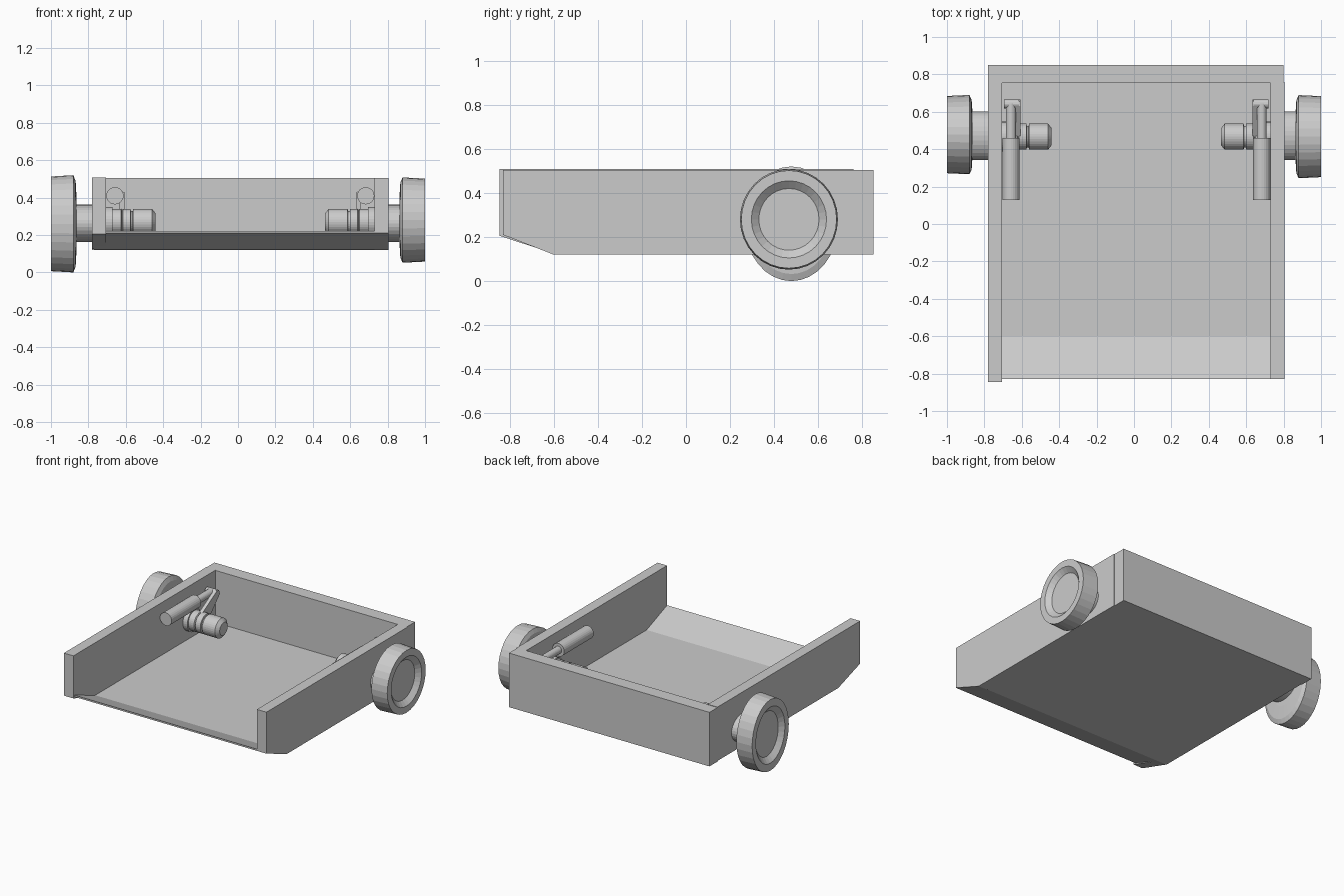
import bpy, bmesh
from math import sin, cos, pi

if "Cube" in bpy.data.objects:
    bpy.data.objects.remove(bpy.data.objects["Cube"])


def finish(name, bm):
    bmesh.ops.recalc_face_normals(bm, faces=bm.faces)
    mesh = bpy.data.meshes.new(name)
    bm.to_mesh(mesh)
    bm.free()
    obj = bpy.data.objects.new(name, mesh)
    bpy.context.collection.objects.link(obj)
    return obj


def prism(name, pts, x0, x1):
    """Extrude a (y, z) outline along x."""
    bm = bmesh.new()
    a = [bm.verts.new((x0, y, z)) for y, z in pts]
    b = [bm.verts.new((x1, y, z)) for y, z in pts]
    bm.faces.new(a)
    bm.faces.new(b)
    for i in range(len(pts)):
        j = (i + 1) % len(pts)
        bm.faces.new((a[i], a[j], b[j], b[i]))
    return finish(name, bm)


def lathe(name, profile, c, axis='x', scale=(1, 1), n=32):
    """Revolve (position, radius) pairs; c is the centre across the axis."""
    bm = bmesh.new()
    rings = []
    for t, r in profile:
        ring = []
        for k in range(n):
            u = c[0] + r * scale[0] * cos(2 * pi * k / n)
            v = c[1] + r * scale[1] * sin(2 * pi * k / n)
            ring.append(bm.verts.new((t, u, v) if axis == 'x' else (u, t, v)))
        rings.append(ring)
    for a, b in zip(rings, rings[1:]):
        for k in range(n):
            j = (k + 1) % n
            bm.faces.new((a[k], a[j], b[j], b[k]))
    bm.faces.new(rings[0])
    bm.faces.new(rings[-1])
    return finish(name, bm)


# Scoop tray: bent floor sheet, side walls and back wall
prism("floor", [(-0.83, 0.21), (-0.6, 0.122), (0.76, 0.122),
                (0.76, 0.134), (-0.6, 0.134), (-0.83, 0.222)], -0.77, 0.79)
prism("left_wall", [(-0.845, 0.205), (-0.6, 0.125), (0.76, 0.125),
                    (0.76, 0.508), (-0.845, 0.508)], -0.78, -0.705)
prism("right_wall", [(-0.83, 0.21), (-0.6, 0.12), (0.76, 0.12),
                     (0.76, 0.505), (-0.83, 0.505)], 0.73, 0.805)
prism("back_wall", [(0.755, 0.12), (0.85, 0.12), (0.85, 0.505), (0.755, 0.505)],
      -0.78, 0.80)

# Wheel, axle hub, motor and lifting piston on each side
wheel_profile = [(0.863, 0.12), (0.868, 0.20), (0.88, 0.228), (1.0, 0.222),
                 (1.0, 0.175), (0.97, 0.14)]
motor_profile = [(0, 0.08), (0.035, 0.08), (0.035, 0.07), (0.08, 0.07),
                 (0.085, 0.06), (0.09, 0.07), (0.13, 0.07), (0.132, 0.058),
                 (0.142, 0.058), (0.144, 0.07), (0.245, 0.07), (0.265, 0.045)]
sides = [("left", -1, 0.705, (0.478, 0.26), (0.93, 1.14)),
         ("right", 1, 0.73, (0.467, 0.28), (0.975, 1.0))]
for side, s, wall, centre, stretch in sides:
    lathe(side + "_wheel", [(s * t, r) for t, r in wheel_profile], centre, 'x', stretch)
    lathe(side + "_hub", [(s * (wall + 0.06), 0.1), (s * 0.87, 0.1)],
          (0.472, 0.262), 'x', (1.3, 1.0))
    lathe(side + "_motor", [(s * (wall - d), r) for d, r in motor_profile],
          (0.467, 0.27))
    px = s * (wall - 0.047)
    lathe(side + "_piston", [(0.128, 0.046), (0.46, 0.046)], (px, 0.41), 'y', n=24)
    lathe(side + "_piston_rod", [(0.46, 0.026), (0.645, 0.026)], (px, 0.41), 'y', n=24)
    lathe(side + "_rod_end", [(s * (wall - 0.01), 0.024), (s * (wall - 0.09), 0.024)],
          (0.642, 0.41), 'x', n=16)
    # Crank arm from motor up to the rod end
    prism(side + "_crank_arm", [(0.42, 0.31), (0.52, 0.25), (0.665, 0.40),
                                (0.655, 0.43), (0.63, 0.43)],
          s * (wall - 0.072), s * (wall - 0.097))
